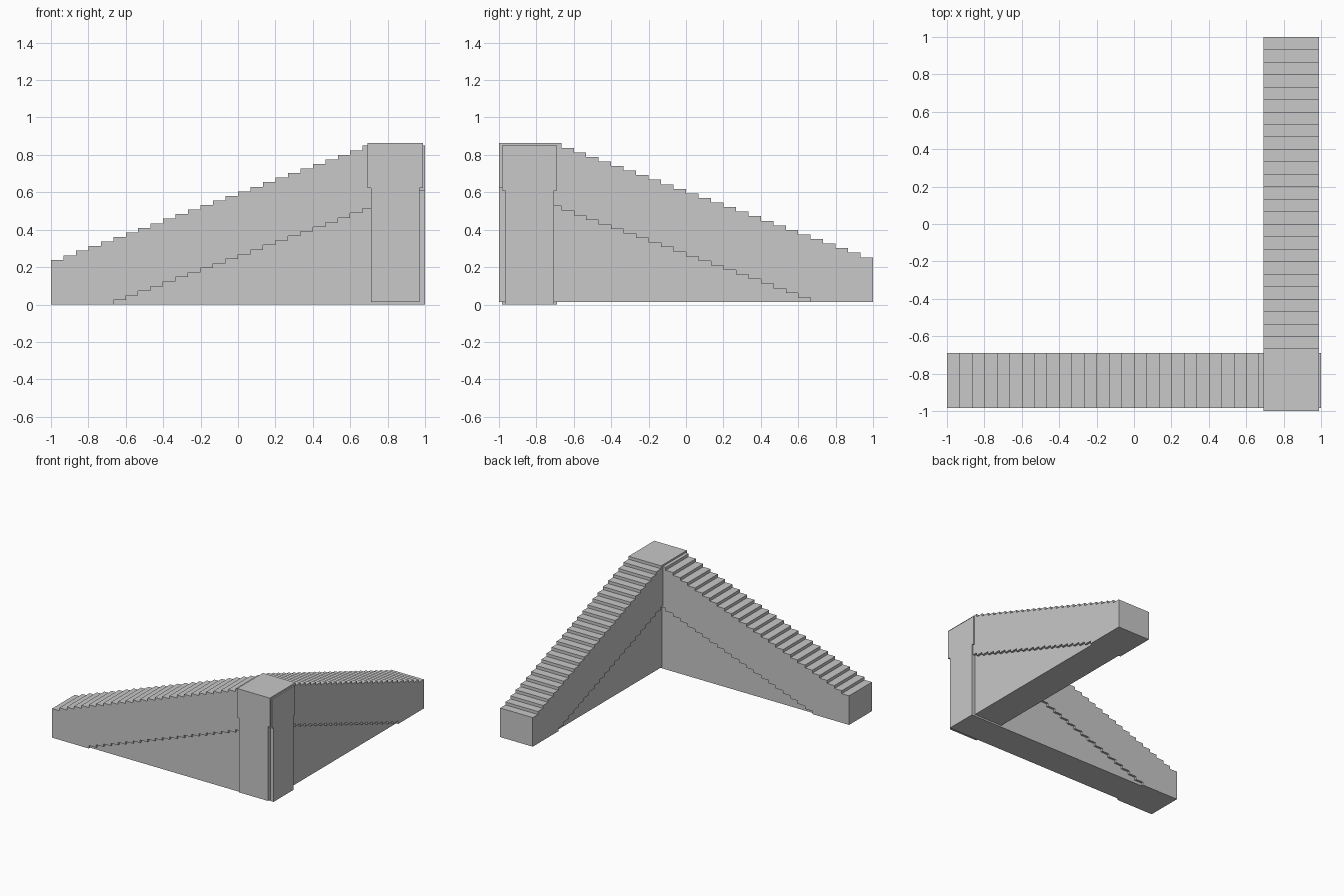
import bpy
import bmesh
from mathutils import Vector

cube = bpy.data.objects.get("Cube")
if cube:
    bpy.data.objects.remove(cube, do_unlink=True)

LENGTH = 2.0
STEPS = 30
RUN = LENGTH / STEPS
RISE = 0.0244
TIP_HEIGHT = 0.239
TOP_STEP = 25      # the top is level from this step on
FOOT_STEP = 4      # the band leaves the ground after this step
WIDTH = 0.296
INSET = 0.018

stone = bpy.data.materials.new("grey stone")
stone.use_nodes = True
grey = (0.58, 0.58, 0.58, 1)
stone.diffuse_color = grey
stone.node_tree.nodes["Principled BSDF"].inputs["Base Color"].default_value = grey


def top_height(k):
    return TIP_HEIGHT + RISE * min(k, TOP_STEP)


def foot_height(k):
    return RISE * max(k - FOOT_STEP, 0)


def stairs(height, last):
    """Stepped line along the wall, one tread per step up to the far end."""
    points = [(0, height(0))]
    for k in range(1, last + 1):
        points += [(k * RUN, height(k - 1)), (k * RUN, height(k))]
    return points + [(LENGTH, height(last))]


def extrude_profile(name, profile, origin, along, across, width):
    """Upright profile running in one direction, thickened in another."""
    bm = bmesh.new()
    verts = [bm.verts.new(origin + along * s + Vector((0, 0, z))) for s, z in profile]
    face = bm.faces.new(verts)
    grown = bmesh.ops.extrude_face_region(bm, geom=[face])["geom"]
    moved = [v for v in grown if isinstance(v, bmesh.types.BMVert)]
    bmesh.ops.translate(bm, verts=moved, vec=across * width)
    bmesh.ops.recalc_face_normals(bm, faces=bm.faces)
    mesh = bpy.data.meshes.new(name)
    bm.to_mesh(mesh)
    bm.free()
    mesh.materials.append(stone)
    obj = bpy.data.objects.new(name, mesh)
    bpy.context.collection.objects.link(obj)


def dedupe(points):
    """Drop repeated points where the stepped line stays level."""
    clean = []
    for p in points:
        if not clean or p != clean[-1]:
            clean.append(p)
    return clean


# Stepped band on top, recessed wall below it
foot = [p for p in stairs(foot_height, STEPS - 1) if p[0] > FOOT_STEP * RUN]
band = dedupe([(0, 0)] + stairs(top_height, TOP_STEP) + foot[::-1])
core = [(FOOT_STEP * RUN, 0), (LENGTH, 0),
        (LENGTH, foot_height(STEPS - 1)),
        ((STEPS - 1) * RUN, foot_height(STEPS - 1))]

# Two equal walls crossing at the corner, the side one set slightly higher
X, Y = Vector((1, 0, 0)), Vector((0, 1, 0))
walls = [("front_wall", Vector((-1, -0.985, 0)), X, Y),
         ("side_wall", Vector((0.693, 1, 0.0135)), -Y, X)]
for name, origin, along, across in walls:
    extrude_profile(name + "_stepped_band", band, origin, along, across, WIDTH)
    extrude_profile(name + "_recessed_base", core, origin + across * INSET,
                    along, across, WIDTH - 2 * INSET)
